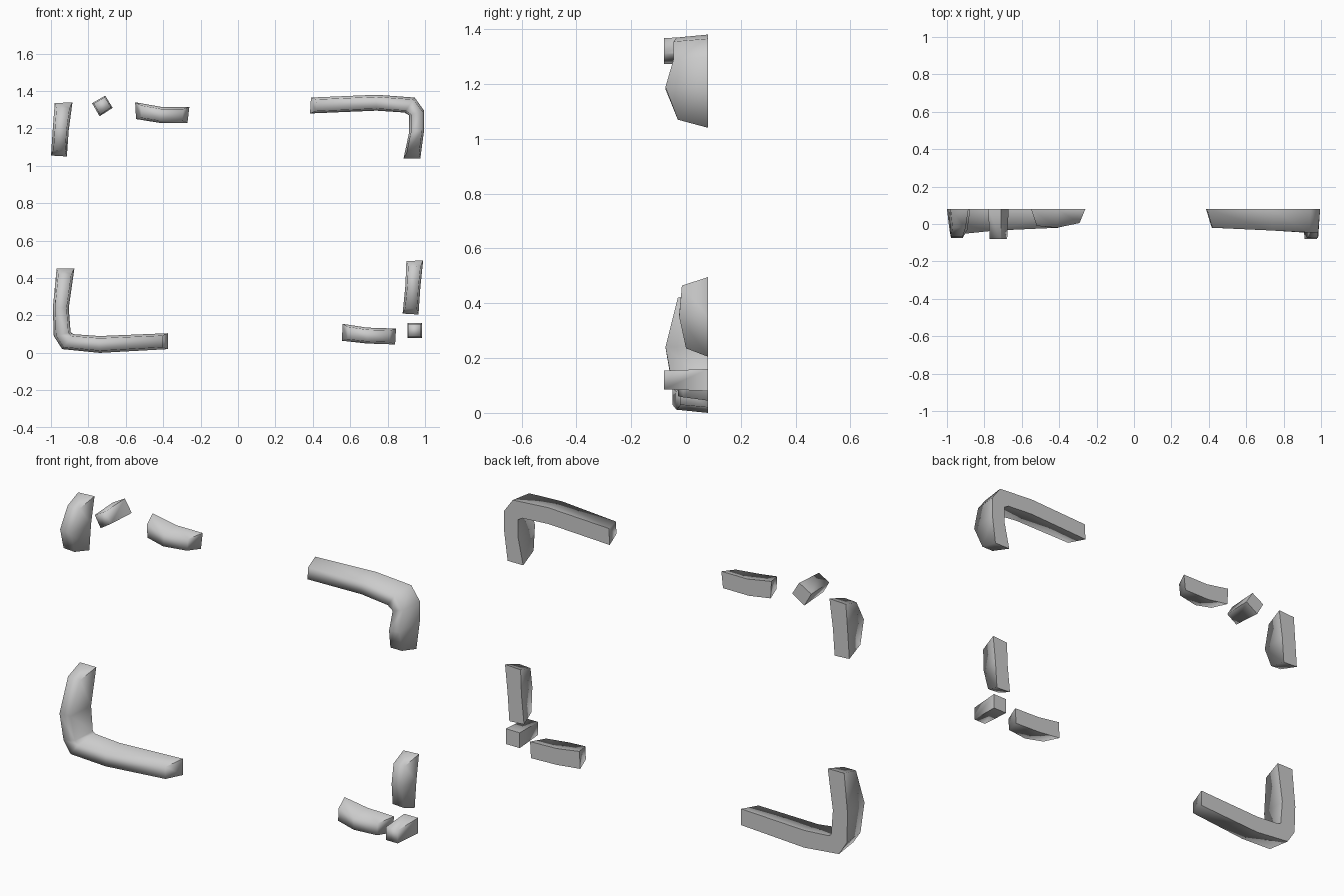
import bpy
import bmesh
from math import radians
from mathutils import Vector

cube = bpy.data.objects.get("Cube")
if cube:
    bpy.data.objects.remove(cube, do_unlink=True)

GREY = (0.6, 0.6, 0.6, 1)
mat = bpy.data.materials.new("plain grey")
mat.use_nodes = True
mat.diffuse_color = GREY
mat.node_tree.nodes["Principled BSDF"].inputs["Base Color"].default_value = GREY

BACK = 0.08


def finish(name, bm):
    """Turn a bmesh into a softly shaded grey object."""
    bmesh.ops.recalc_face_normals(bm, faces=bm.faces)
    mesh = bpy.data.meshes.new(name)
    bm.to_mesh(mesh)
    bm.free()
    mesh.materials.append(mat)
    obj = bpy.data.objects.new(name, mesh)
    bpy.context.collection.objects.link(obj)
    bpy.ops.object.select_all(action='DESELECT')
    obj.select_set(True)
    bpy.context.view_layer.objects.active = obj
    bpy.ops.object.shade_smooth_by_angle(angle=radians(88))


def strip(name, stations, taper=0.13, end_slant=0.03):
    """Sweep a tapered four-sided section; station = edge a (x, z), edge b (x, z), front y."""
    bm = bmesh.new()
    mids = [(Vector(a) + Vector(b)) / 2 for a, b, y in stations]
    last = len(stations) - 1
    rings = []
    for i, (a, b, y) in enumerate(stations):
        a, b = Vector(a), Vector(b)
        slide = Vector((0, 0))
        if i in (0, last):
            neighbour = mids[1] if i == 0 else mids[last - 1]
            slide = (neighbour - mids[i]).normalized() * end_slant
        fa = a.lerp(b, taper) + slide
        fb = b.lerp(a, taper) + slide
        points = ((a, BACK), (fa, y), (fb, y), (b, BACK))
        rings.append([bm.verts.new((p.x, d, p.y)) for p, d in points])
    for r, s in zip(rings, rings[1:]):
        for k in range(4):
            n = (k + 1) % 4
            bm.faces.new((r[k], r[n], s[n], s[k]))
    bm.faces.new(rings[0])
    bm.faces.new(rings[-1])
    finish(name, bm)


def peg(name, corners, front=-0.08, taper=0.15):
    """Small tapered block pointing forward."""
    bm = bmesh.new()
    pts = [Vector(c) for c in corners]
    mid = sum(pts, Vector((0, 0))) / 4
    back = [bm.verts.new((p.x, BACK, p.y)) for p in pts]
    tip = [bm.verts.new((q.x, front, q.y)) for q in (p.lerp(mid, taper) for p in pts)]
    bm.faces.new(back)
    bm.faces.new(tip)
    for k in range(4):
        n = (k + 1) % 4
        bm.faces.new((back[k], back[n], tip[n], tip[k]))
    finish(name, bm)


# Long bent corners
strip("upper_left_corner", [
    ((0.39, 1.365), (0.385, 1.28), -0.02),
    ((0.74, 1.38), (0.74, 1.295), -0.035),
    ((0.945, 1.365), (0.89, 1.285), -0.045),
    ((0.995, 1.295), (0.915, 1.27), -0.045),
    ((0.995, 1.19), (0.915, 1.18), -0.075),
    ((0.975, 1.04), (0.885, 1.04), -0.03)])
strip("lower_right_corner", [
    ((-0.97, 0.45), (-0.875, 0.45), -0.03),
    ((-0.99, 0.24), (-0.905, 0.24), -0.075),
    ((-0.985, 0.09), (-0.895, 0.11), -0.05),
    ((-0.94, 0.02), (-0.88, 0.1), -0.05),
    ((-0.74, 0.0), (-0.74, 0.09), -0.035),
    ((-0.375, 0.02), (-0.375, 0.105), -0.02)])

# Short upright pieces
strip("upper_right_upright", [
    ((-0.98, 1.335), (-0.885, 1.34), -0.02),
    ((-0.99, 1.2), (-0.905, 1.19), -0.07),
    ((-1.0, 1.055), (-0.915, 1.05), -0.03)])
strip("lower_left_upright", [
    ((0.9, 0.49), (0.99, 0.495), -0.015),
    ((0.895, 0.36), (0.975, 0.35), -0.025),
    ((0.88, 0.21), (0.965, 0.205), 0.0)])

# Short level pieces
strip("upper_right_bar", [
    ((-0.55, 1.34), (-0.545, 1.25), -0.01),
    ((-0.41, 1.315), (-0.42, 1.23), -0.02),
    ((-0.26, 1.315), (-0.27, 1.23), 0.005)])
strip("lower_left_bar", [
    ((0.56, 0.155), (0.555, 0.065), -0.01),
    ((0.69, 0.135), (0.69, 0.05), -0.03),
    ((0.845, 0.13), (0.84, 0.045), -0.01)])

# Corner pegs
peg("upper_right_peg", [(-0.78, 1.335), (-0.71, 1.375), (-0.67, 1.31), (-0.74, 1.265)])
peg("lower_left_peg", [(0.905, 0.08), (0.905, 0.16), (0.985, 0.16), (0.985, 0.08)])
